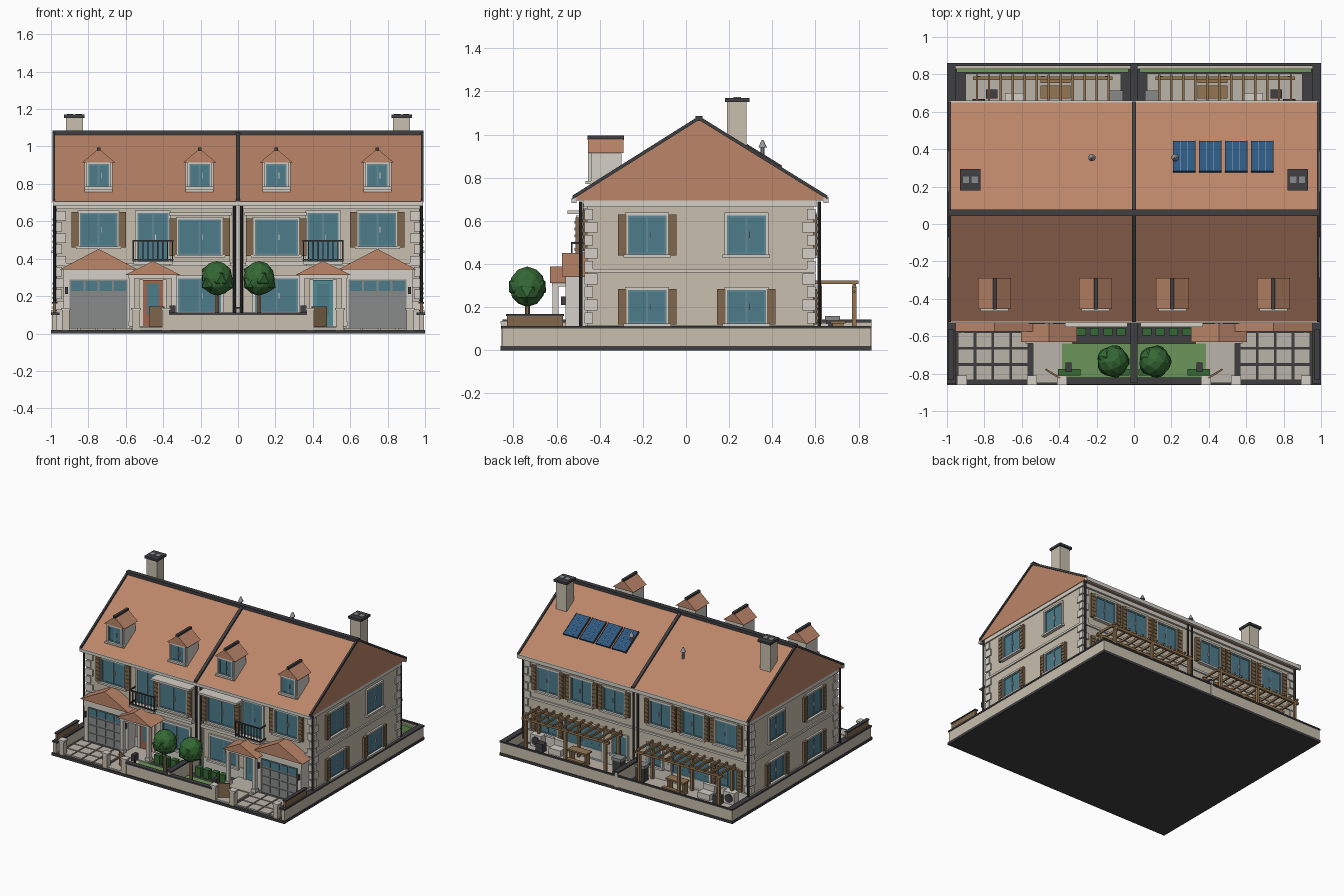
import bpy, bmesh, math, random
from mathutils import Matrix, Vector

if "Cube" in bpy.data.objects:
    bpy.data.objects.remove(bpy.data.objects["Cube"])

random.seed(4)
COL = dict(wall=(.58, .52, .42), trim=(.66, .63, .57), roof=(.50, .235, .14), dark=(.05, .05, .055),
           glass=(.075, .2, .26), frame=(.12, .25, .31), shutter=(.22, .14, .075), wood=(.3, .18, .085),
           grey=(.25, .26, .26), lawn=(.15, .3, .1), leaf=(.035, .14, .035), solar=(.025, .095, .22),
           paving=(.5, .46, .4), metal=(.3, .33, .36), red=(.36, .13, .07), teal=(.08, .26, .3))
mats = {}
for k, c in COL.items():
    mats[k] = bpy.data.materials.new(k)
    mats[k].diffuse_color = (*c, 1)
parts = {}


def part(name, mat):
    return parts.setdefault(name, (bmesh.new(), mat))[0]


def box(name, mat, x0, x1, y0, y1, z0, z1):
    m = Matrix.Translation(((x0 + x1) / 2, (y0 + y1) / 2, (z0 + z1) / 2)) @ \
        Matrix.Diagonal((abs(x1 - x0), abs(y1 - y0), abs(z1 - z0), 1))
    bmesh.ops.create_cube(part(name, mat), size=1, matrix=m)


def both(name, mat, x0, x1, *r):
    box(name, mat, x0, x1, *r)
    box(name, mat, -x1, -x0, *r)


def prism(name, mat, pts, axis, a0, a1):
    bm = part(name, mat)
    vs = [bm.verts.new((a0, p, q) if axis == 'x' else (p, a0, q)) for p, q in pts]
    f = bm.faces.new(vs)
    g = bmesh.ops.extrude_face_region(bm, geom=[f])['geom']
    d = Vector((a1 - a0, 0, 0) if axis == 'x' else (0, a1 - a0, 0))
    bmesh.ops.translate(bm, vec=d, verts=[v for v in g if isinstance(v, bmesh.types.BMVert)])
    bmesh.ops.recalc_face_normals(bm, faces=bm.faces)


def cyl(name, mat, x, y, z0, z1, r, r2=None, n=10, rot=Matrix()):
    m = Matrix.Translation((x, y, (z0 + z1) / 2)) @ rot
    bmesh.ops.create_cone(part(name, mat), cap_ends=True, segments=n, radius1=r,
                          radius2=r if r2 is None else r2, depth=z1 - z0, matrix=m)


def blob(name, mat, x, y, z, r, sub=1, sz=1):
    m = Matrix.Translation((x, y, z)) @ Matrix.Rotation(random.uniform(0, 3), 4, 'Z') @ Matrix.Diagonal((1, 1, sz, 1))
    bmesh.ops.create_icosphere(part(name, mat), subdivisions=sub, radius=r, matrix=m)


def fbox(face, plane, name, mat, u0, u1, d0, d1, z0, z1):
    """Box on a facade: u runs along it, d sticks out of it."""
    a, b = plane + d0, plane + d1
    if face in 'FB':
        s = -1 if face == 'F' else 1
        box(name, mat, u0, u1, *sorted((s * a, s * b)), z0, z1)
    else:
        s = -1 if face == 'L' else 1
        box(name, mat, *sorted((s * a, s * b)), u0, u1, z0, z1)


def window(face, plane, u, w, z0, z1, shutters=True, sill=True):
    h = w / 2
    fbox(face, plane, 'window_glass', 'glass', u - h, u + h, -.01, .004, z0, z1)
    for a, b, c, d in ((-h - .012, -h, z0, z1), (h, h + .012, z0, z1), (-h - .012, h + .012, z1, z1 + .014)):
        fbox(face, plane, 'window_surrounds', 'trim', u + a, u + b, -.005, .014, c, d)
    for a, b, c, d in ((-h, -h + .009, z0, z1), (h - .009, h, z0, z1), (-.005, .005, z0, z1),
                       (-h, h, z0, z0 + .009), (-h, h, z1 - .009, z1)):
        fbox(face, plane, 'window_frames', 'frame', u + a, u + b, 0, .008, c, d)
    fbox(face, plane, 'window_handles', 'trim', u + .012, u + .016, 0, .012, (z0 + z1) / 2 - .015, (z0 + z1) / 2 + .015)
    if sill:
        fbox(face, plane, 'window_sills', 'trim', u - h - .02, u + h + .02, -.005, .026, z0 - .014, z0)
    if shutters:
        for s in (-1, 1):
            c = u + s * (h + .026)
            fbox(face, plane, 'shutters', 'shutter', c - .02, c + .02, 0, .018, z0 - .005, z1 + .005)
            for i in range(6):
                z = z0 + (z1 - z0) * (i + .5) / 6
                fbox(face, plane, 'shutter_slats', 'shutter', c - .014, c + .014, .01, .022, z - .006, z + .006)


# Plot: base slab, boundary walls with dark caps, side fences
box('base_slab', 'dark', -1, 1, -.86, .86, 0, .02)
both('boundary_walls', 'wall', .968, .995, -.85, .855, .02, .1)
both('wall_caps', 'dark', .955, 1, -.855, .86, .1, .112)
box('boundary_walls', 'wall', -.995, .995, .83, .855, .02, .1)
box('wall_caps', 'dark', -1, 1, .845, .86, .1, .112)
box('boundary_walls', 'wall', -.37, .37, -.85, -.825, .02, .1)
box('wall_caps', 'dark', -.37, .37, -.857, -.82, .1, .112)
both('side_fences', 'shutter', .972, .988, -.83, -.57, .112, .165)
both('fence_rails', 'dark', .966, .994, -.835, -.565, .16, .168)
for y0, y1 in ((-.85, -.46), (.59, .86)):
    box('divider_wall', 'wall', -.012, .012, y0, y1, .02, .13)
    box('divider_cap', 'dark', -.02, .02, y0, y1, .13, .142)
for x in (.385, .545, .92):
    both('gate_posts', 'wall', x - .02, x + .02, -.855, -.815, .02, .125)
    both('gate_post_caps', 'trim', x - .026, x + .026, -.86, -.81, .125, .137)
for s in (-1, 1):
    bm = part('garden_gates', 'shutter')
    m = Matrix.Translation((s * .435, -.8, .09)) @ Matrix.Rotation(s * .55, 4, 'Z') @ Matrix.Diagonal((.09, .01, .11, 1))
    bmesh.ops.create_cube(bm, size=1, matrix=m)

# House body, bands, quoins
box('house_walls', 'wall', -.97, .97, -.46, .59, .02, .7)
box('floor_band', 'trim', -.98, .98, -.47, .6, .36, .376)
box('cornice', 'trim', -.98, .98, -.475, .605, .665, .7)
box('plinth', 'trim', -.978, .978, -.468, .598, .02, .115)
for i in range(9):
    w = .05 if i % 2 else .03
    z = .125 + i * .06
    for y0, y1 in ((-.47, -.46 + w), (.59 - w, .6)):
        both('quoins', 'trim', .97 - (.08 - w), .98, y0, y1, z, z + .05)
box('party_pilaster', 'trim', -.03, .03, -.478, -.45, .02, .68)
for x in (-.982, -.018, .018, .982):
    cyl('downpipes', 'dark', x, -.487, .05, .69, .008)
    cyl('downpipes', 'dark', x * .985, .617, .05, .69, .008)

# Main roof, verges, ridge, gutters
prism('main_roof', 'roof', [(-.52, .695), (-.52, .705), (.06, 1.072), (.65, .71), (.65, .695)], 'x', -.985, .985)
chev = [(-.525, .7), (.06, 1.068), (.655, .7), (.655, .718), (.06, 1.086), (-.525, .718)]
for a, b in ((-.993, -.978), (.978, .993), (-.012, .012)):
    prism('roof_verges', 'dark', chev, 'x', a, b)
box('ridge_cap', 'dark', -.993, .993, .043, .077, 1.062, 1.086)
box('gutters', 'trim', -.99, .99, -.53, -.508, .682, .705)
box('gutters', 'trim', -.99, .99, .638, .66, .682, .71)

# Chimneys, vents
both('chimneys', 'wall', .83, .92, .19, .28, .85, 1.155)
both('chimney_caps', 'dark', .82, .93, .18, .295, 1.152, 1.17)
both('chimney_flues', 'grey', .835, .868, .22, .255, 1.165, 1.174)
both('chimney_flues', 'grey', .882, .915, .22, .255, 1.165, 1.174)
for x in (-.225, .22):
    cyl('roof_vents', 'metal', x, .355, .85, .95, .01)
    cyl('vent_cowls', 'metal', x, .355, .94, .975, .02, .004)

# Solar panels laid on the rear right slope
tilt = math.atan2(-.362, .59)
for i in range(4):
    fr = Matrix.Translation((.268 + i * .139, .36, .898)) @ Matrix.Rotation(tilt, 4, 'X')
    bmesh.ops.create_cube(part('solar_panels', 'solar'), size=1, matrix=fr @ Matrix.Diagonal((.114, .188, .014, 1)))
    for k in (-1, 1):
        bmesh.ops.create_cube(part('solar_lines', 'metal'), size=1,
                              matrix=fr @ Matrix.Translation((k * .019, 0, .007)) @ Matrix.Diagonal((.002, .185, .003, 1)))
        bmesh.ops.create_cube(part('solar_rims', 'dark'), size=1,
                              matrix=fr @ Matrix.Translation((k * .058, 0, 0)) @ Matrix.Diagonal((.004, .19, .018, 1)))

# Dormers
for x in (-.745, -.205, .205, .745):
    prism('dormer_walls', 'trim', [(-.44, .74), (-.3, .83), (-.3, .92), (-.44, .92)], 'x', x - .075, x + .075)
    prism('dormer_roofs', 'roof', [(x - .088, .915), (x, .988), (x + .088, .915)], 'y', -.455, -.29)
    box('dormer_ridges', 'dark', x - .01, x + .01, -.457, -.288, .976, .995)
    window('F', .44, x, .11, .785, .905, False)

# Side windows
for f in 'LR':
    window(f, .97, -.18, .18, .445, .625)
    window(f, .97, .28, .18, .445, .625, False)
    window(f, .97, -.18, .18, .125, .28)
    window(f, .97, .28, .18, .125, .28)

for s in (-1, 1):
    # Front windows, bay with canopy, balcony
    window('F', .46, s * .745, .2, .465, .645)
    window('F', .46, s * .455, .165, .385, .645, False, False)
    xs = sorted((s * .36, s * .045))
    box('bays', 'wall', *xs, -.495, -.45, .38, .63)
    box('bay_canopies', 'trim', xs[0] - .01, xs[1] + .01, -.55, -.45, .632, .648)
    box('bay_bases', 'trim', xs[0] - .005, xs[1] + .005, -.515, -.45, .362, .385)
    window('F', .495, s * .205, .23, .42, .61)
    window('F', .46, s * .205, .23, .11, .295, False)
    bx = sorted((s * .56, s * .35))
    box('balcony_floors', 'trim', *bx, -.535, -.46, .37, .385)
    for z in (.39, .493):
        box('balcony_rails', 'dark', *bx, -.533, -.525, z, z + .008)
        for x in bx:
            box('balcony_rails', 'dark', x - .004, x + .004, -.533, -.46, z, z + .008)
    for i in range(9):
        x = bx[0] + (bx[1] - bx[0]) * i / 8
        box('balcony_rails', 'dark', x - .003, x + .003, -.532, -.526, .385, .495)
    # Garage with gabled roof and panelled door
    c = s * .745
    box('garages', 'wall', c - .185, c + .185, -.545, -.46, .02, .345)
    for k in (-1, 1):
        box('garage_pilasters', 'trim', c + k * .172 - .017, c + k * .172 + .017, -.558, -.46, .02, .33)
        box('wall_lanterns', 'dark', c + k * .172 - .008, c + k * .172 + .008, -.58, -.555, .21, .25)
    box('garage_lintels', 'trim', c - .19, c + .19, -.558, -.46, .288, .345)
    prism('garage_roofs', 'roof', [(c - .21, .342), (c, .452), (c + .21, .342)], 'y', -.575, -.46)
    box('garage_doors', 'grey', c - .155, c + .155, -.55, -.54, .025, .288)
    for i in range(4):
        for j in range(4):
            x, z = c - .114 + i * .076, .03 + j * .064
            box('garage_door_glass' if j == 3 else 'garage_door_panels', 'glass' if j == 3 else 'grey',
                x - .033, x + .033, -.556, -.545, z + .005, z + .058)
    # Entrance porch
    c = s * .455
    prism('porch_roofs', 'roof', [(c - .15, .312), (c, .388), (c + .15, .312)], 'y', -.63, -.46)
    box('porch_beams', 'trim', c - .13, c + .13, -.62, -.46, .295, .313)
    box('porch_steps', 'paving', c - .125, c + .125, -.64, -.46, .02, .04)
    for k in (-1, 1):
        box('porch_columns', 'trim', c + k * .112 - .013, c + k * .112 + .013, -.618, -.592, .04, .3)
        box('column_bases', 'trim', c + k * .112 - .019, c + k * .112 + .019, -.624, -.586, .04, .065)
        box('door_frames', 'trim', c + k * .063 - .01, c + k * .063 + .01, -.478, -.45, .04, .29)
    nm = 'left' if s < 0 else 'right'
    box('front_door_' + nm, 'red' if s < 0 else 'teal', c - .055, c + .055, -.472, -.45, .04, .285)
    box('door_glass', 'glass', c - .032, c + .032, -.476, -.46, .1, .265)
    # Front garden: driveway slabs, path, lawn, shrubs, tree, letter box
    for i in range(4):
        for j in range(3):
            x, y = s * .755 - .144 + i * .096, -.62 - j * .088
            box('driveway_slabs', 'paving', x - .043, x + .043, y - .039, y + .039, .02, .03)
    box('paths', 'paving', *sorted((s * .385, s * .54)), -.85, -.64, .02, .032)
    box('lawns', 'lawn', *sorted((s * .02, s * .385)), -.825, -.64, .02, .035)
    for x in (.07, .14, .21, .28):
        box('hedges', 'leaf', s * x - .024, s * x + .024, -.595, -.555, .02, .09)
    for x in (.06, .32, .37):
        box('hedges', 'leaf', s * x - .035, s * x + .035, -.81, -.775, .02, .07)
    x = s * .112
    cyl('tree_trunks', 'shutter', x, -.735, .03, .26, .014, .01, 6)
    blob('tree_crowns', 'leaf', x, -.735, .295, .085, 2, 1.1)
    for k in range(5):
        a = k * 1.257
        blob('tree_crowns', 'leaf', x + .04 * math.cos(a), -.735 + .04 * math.sin(a), .27 + .025 * (k % 3), .055, 1)
    box('letter_boxes', 'dark', s * .35 - .015, s * .35 + .015, -.79, -.74, .1, .15)
    box('letter_box_posts', 'dark', s * .35 - .005, s * .35 + .005, -.77, -.76, .02, .1)

    # Rear windows and terrace doors
    for x in (.765, .48, .2):
        window('B', .59, s * x, .18, .445, .625)
    window('B', .59, s * .46, .32, .04, .29, False, False)
    window('B', .59, s * .77, .17, .125, .28)
    window('B', .59, s * .15, .12, .125, .28, False)
    # Rear terrace: paving, lawn strip, pergola, lights
    box('terraces', 'paving', *sorted((s * .07, s * .9)), .6, .805, .02, .035)
    box('rear_hedges', 'lawn', *sorted((s * .03, s * .95)), .81, .843, .02, .09)
    px = sorted((s * .115, s * .86))
    for y in (.62, .78):
        box('pergola_beams', 'wood', *px, y - .009, y + .009, .29, .308)
        for k in (.04, .5, .96):
            x = px[0] + (px[1] - px[0]) * k
            box('pergola_posts', 'wood', x - .01, x + .01, y - .01, y + .01, .02, .295)
    for i in range(12):
        x = px[0] + .02 + (px[1] - px[0] - .04) * i / 11
        box('pergola_rafters', 'wood', x - .006, x + .006, .6, .8, .308, .324)
        blob('string_lights', 'trim', x, .78, .28 - .02 * math.sin(math.pi * (i % 4 + .5) / 4), .006)
    # Terrace furniture, heat pump, grill
    x = s * .42
    box('table_tops', 'wood', x - .08, x + .08, .67, .74, .125, .137)
    for k in (-.065, .065):
        box('table_legs', 'wood', x + k - .008, x + k + .008, .68, .73, .03, .125)
    box('benches', 'wood', x - .08, x + .08, .755, .785, .075, .085)
    box('bench_legs', 'wood', x - .07, x + .07, .763, .777, .03, .075)
    box('sofas', 'trim', s * .64 - .05, s * .64 + .05, .63, .7, .03, .08)
    box('sofas', 'trim', s * .64 - .05, s * .64 + .05, .61, .635, .03, .125)
    box('heat_pumps', 'trim', s * .83 - .045, s * .83 + .045, .605, .66, .035, .125)
    cyl('heat_pump_fans', 'dark', s * .83, .662, .075, .085, .033, None, 16, Matrix.Rotation(math.pi / 2, 4, 'X'))
    box('storage_boxes', 'dark', s * .76 - .03, s * .76 + .03, .67, .72, .03, .1)
    box('grills', 'dark', s * .1 - .035, s * .1 + .035, .65, .71, .03, .14)
    box('grill_lids', 'grey', s * .1 - .04, s * .1 + .04, .645, .715, .14, .16)

# Turn the gathered meshes into objects
for name, (bm, mat) in parts.items():
    me = bpy.data.meshes.new(name)
    bm.to_mesh(me)
    bm.free()
    me.materials.append(mats[mat])
    bpy.context.collection.objects.link(bpy.data.objects.new(name, me))

for m in bpy.data.materials:
    if m.users and not m.is_grease_pencil:
        m.use_nodes = True
        m.node_tree.nodes["Principled BSDF"].inputs["Base Color"].default_value = m.diffuse_color
